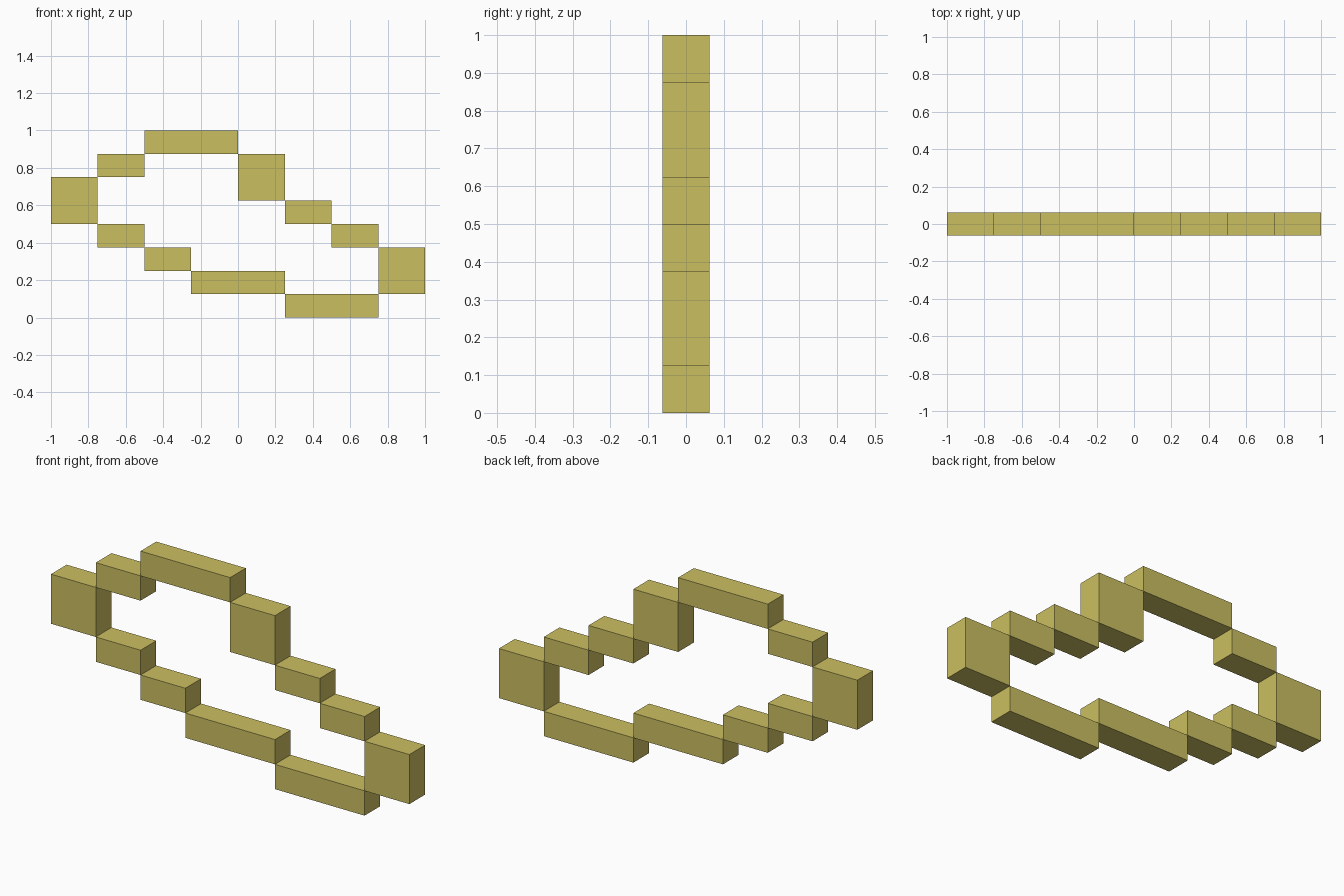
import bpy

if "Cube" in bpy.data.objects:
    bpy.data.objects.remove(bpy.data.objects["Cube"])

U = 0.125  # one pixel-grid unit

mat = bpy.data.materials.new("mustard yellow")
mat.diffuse_color = (0.60, 0.52, 0.12, 1)
mat.use_nodes = True
mat.node_tree.nodes["Principled BSDF"].inputs["Base Color"].default_value = mat.diffuse_color


def block(name, x0, x1, z0, z1):
    """Box spanning grid cells x0..x1, z0..z1, one unit deep."""
    bpy.ops.mesh.primitive_cube_add(size=1)
    ob = bpy.context.object
    ob.name = name
    ob.location = ((x0 + x1) / 2 * U, 0, (z0 + z1) / 2 * U)
    ob.scale = ((x1 - x0) * U, U, (z1 - z0) * U)
    bpy.ops.object.transform_apply(location=True, rotation=False, scale=True)
    ob.data.materials.append(mat)


# End blocks of the stepped ring
block("left_end", -8, -6, 4, 6)
block("right_end", 6, 8, 1, 3)

# Upper edge, left to right
block("upper_left_step", -6, -4, 6, 7)
block("top_bar", -4, 0, 7, 8)
block("upper_right_block", 0, 2, 5, 7)
for i in range(2):
    block(f"upper_right_step_{i + 1}", 2 + 2 * i, 4 + 2 * i, 4 - i, 5 - i)

# Lower edge, left to right
for i in range(2):
    block(f"lower_left_step_{i + 1}", -6 + 2 * i, -4 + 2 * i, 3 - i, 4 - i)
for i in range(2):
    block(f"bottom_bar_{i + 1}", -2 + 4 * i, 2 + 4 * i, 1 - i, 2 - i)
